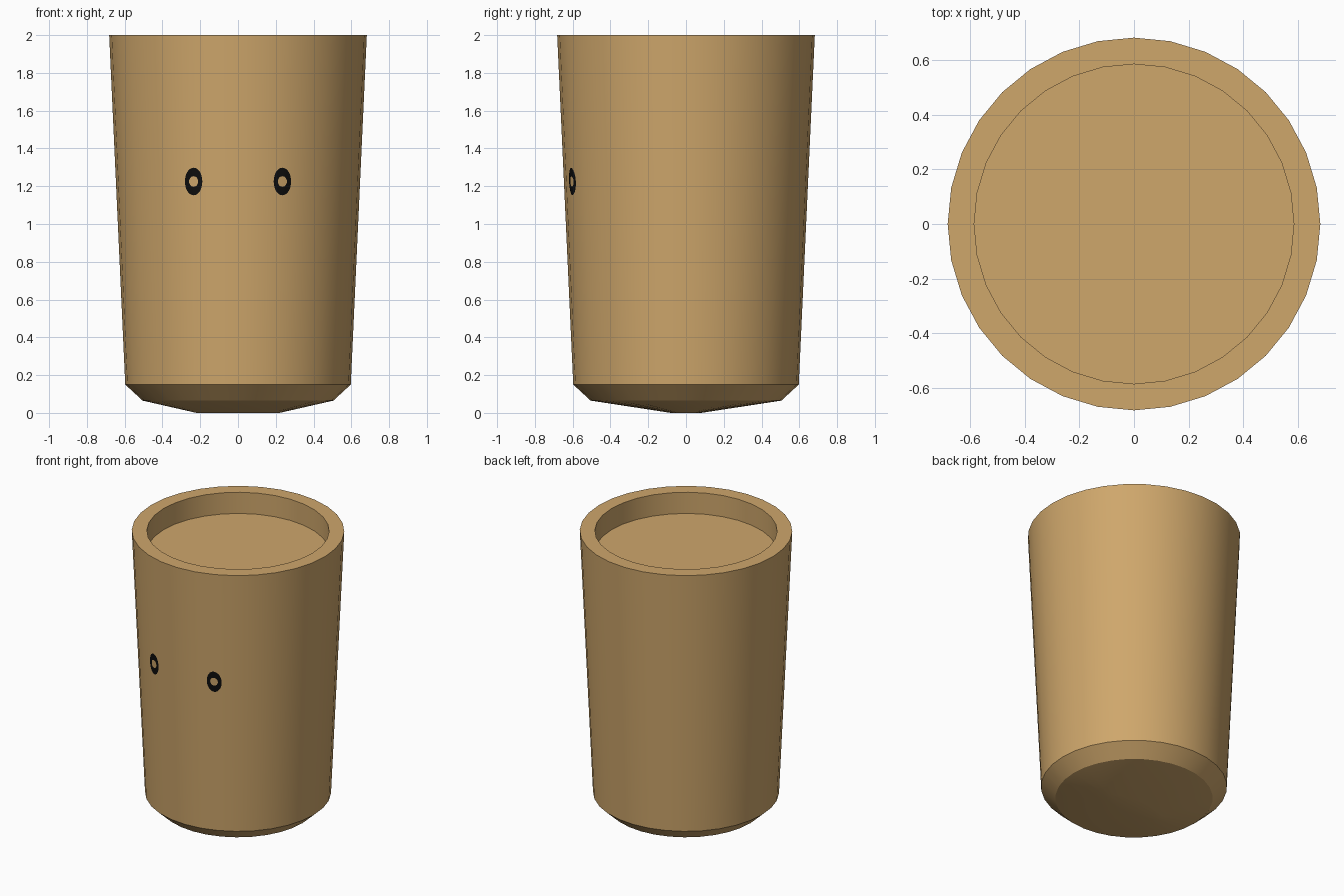
import bpy, bmesh, math

if "Cube" in bpy.data.objects:
    bpy.data.objects.remove(bpy.data.objects["Cube"])

N = 32
STEP = 2 * math.pi / N


def material(name, rgb):
    m = bpy.data.materials.new(name)
    m.diffuse_color = (*rgb, 1)
    m.use_nodes = True
    m.node_tree.nodes["Principled BSDF"].inputs["Base Color"].default_value = m.diffuse_color
    return m


tan = material("warm tan", (0.62, 0.385, 0.148))
black = material("black", (0.004, 0.004, 0.004))


def make_object(name, bm, mat, angle=30):
    bmesh.ops.recalc_face_normals(bm, faces=bm.faces)
    me = bpy.data.meshes.new(name)
    bm.to_mesh(me)
    bm.free()
    me.materials.append(mat)
    ob = bpy.data.objects.new(name, me)
    bpy.context.collection.objects.link(ob)
    bpy.context.view_layer.objects.active = ob
    ob.select_set(True)
    bpy.ops.object.shade_smooth_by_angle(angle=math.radians(angle))
    ob.select_set(False)
    return ob


def bridge(bm, a, b):
    for i in range(len(a)):
        j = (i + 1) % len(a)
        bm.faces.new((a[i], a[j], b[j], b[i]))


# Cup: oval foot, rounded base, tapered wall, rim and sunken top (x radius, y radius, z)
profile = [(0.22, 0.08, 0), (0.505, 0.505, 0.065), (0.597, 0.597, 0.15),
           (0.682, 0.682, 2.0), (0.585, 0.585, 2.0), (0.585, 0.585, 1.85)]
bm = bmesh.new()
rings = [[bm.verts.new((rx * math.cos(i * STEP), ry * math.sin(i * STEP), z))
          for i in range(N)] for rx, ry, z in profile]
for a, b in zip(rings, rings[1:]):
    bridge(bm, a, b)
bm.faces.new(rings[0])
bm.faces.new(rings[-1])
make_object("cup_body", bm, tan)


def wall_y(x, z):
    """Front surface of the faceted wall, pushed slightly outward."""
    r = 0.597 + 0.085 * (z - 0.15) / 1.85
    phi = math.asin(x / r)
    off = (phi + math.pi / 2) % STEP - STEP / 2
    r_facet = r * math.cos(STEP / 2) / math.cos(off)
    return -math.sqrt(r_facet ** 2 - x * x) - 0.004


# Eyes: oval black rings lying on the wall
for side, label in ((-1, "left"), (1, "right")):
    bm = bmesh.new()
    loops = []
    for t in (0, 0.25, 0.5, 0.75, 1):
        a, b = 0.024 + 0.022 * t, 0.028 + 0.045 * t
        loop = []
        for i in range(32):
            x = side * 0.235 + a * math.cos(i * math.pi / 16)
            z = 1.225 + b * math.sin(i * math.pi / 16)
            loop.append(bm.verts.new((x, wall_y(x, z), z)))
        loops.append(loop)
    for p, q in zip(loops, loops[1:]):
        bridge(bm, p, q)
    eye = make_object(label + "_eye", bm, black)
    # make the ring face the front
    if eye.data.polygons[0].normal.y > 0:
        eye.data.flip_normals()
